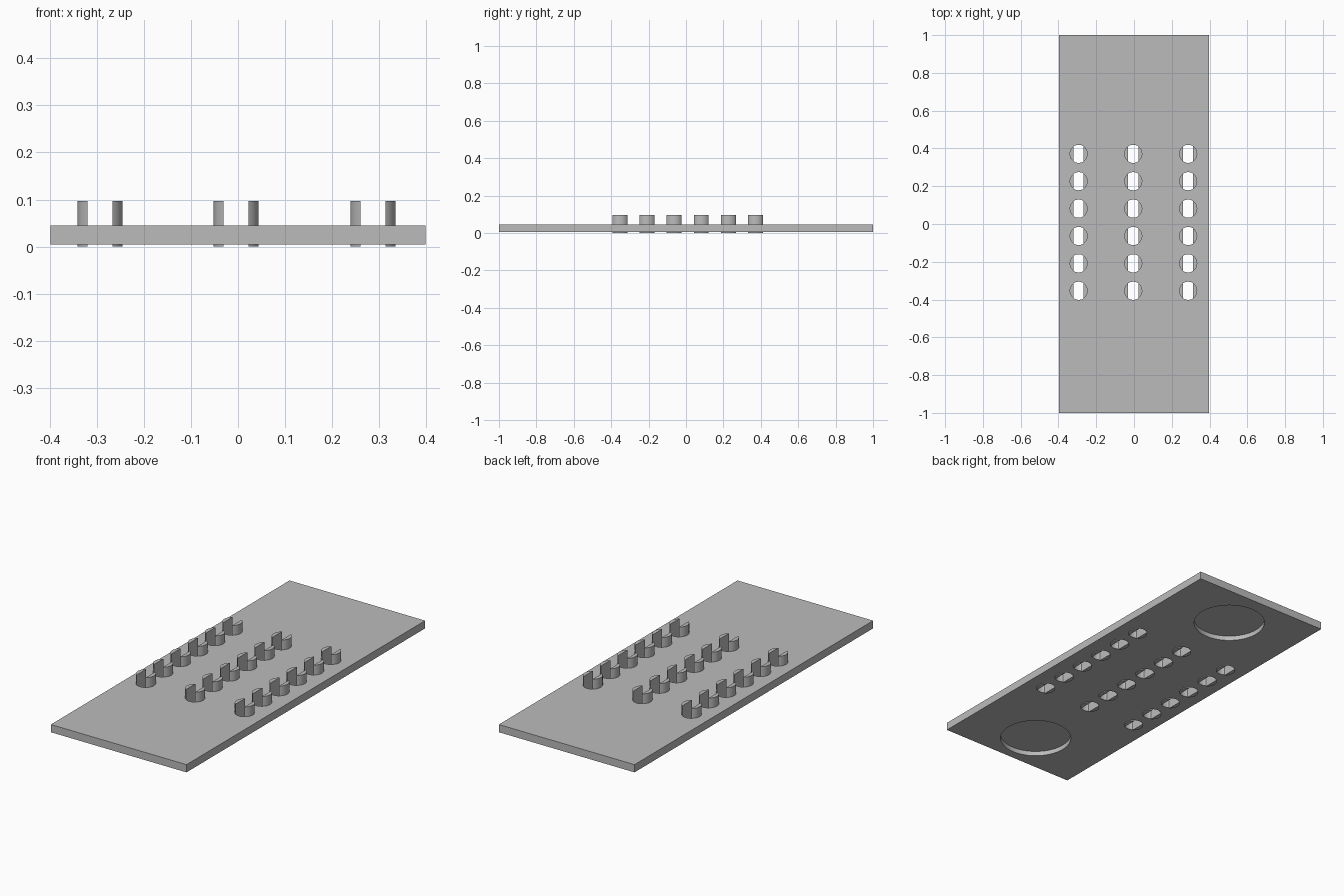
import bpy, bmesh, math

cube = bpy.data.objects.get("Cube")
if cube:
    bpy.data.objects.remove(cube, do_unlink=True)

WIDTH, LENGTH = 0.796, 2.0
PLATE_LOW, PLATE_TOP, PEG_TOP = 0.004, 0.045, 0.097
PEG_RADIUS, SLOT_HALF = 0.048, 0.0266
COLUMNS = [-0.293, -0.004, 0.287]
ROWS = [0.009 + 0.145 * (i - 2.5) for i in range(6)]

grey = bpy.data.materials.new("plain_grey")
grey.use_nodes = True
colour = (0.5, 0.5, 0.5, 1)
grey.diffuse_color = colour
grey.node_tree.nodes["Principled BSDF"].inputs["Base Color"].default_value = colour


def prism(bm, outline, low, high):
    """Extrude a closed outline between two heights."""
    base = bm.faces.new([bm.verts.new((x, y, low)) for x, y in outline])
    top = bmesh.ops.extrude_face_region(bm, geom=[base])["geom"]
    bmesh.ops.translate(bm, vec=(0, 0, high - low),
                        verts=[v for v in top if isinstance(v, bmesh.types.BMVert)])


def arc(x, y, radius, start, end, steps):
    angles = [start + (end - start) * i / steps for i in range(steps + 1)]
    return [(x + radius * math.cos(a), y + radius * math.sin(a)) for a in angles]


def circle(x, y, radius, steps):
    return arc(x, y, radius, 0, math.tau, steps)[:-1]


def finish(name, bm):
    bmesh.ops.recalc_face_normals(bm, faces=bm.faces)
    mesh = bpy.data.meshes.new(name)
    bm.to_mesh(mesh)
    bm.free()
    mesh.materials.append(grey)
    obj = bpy.data.objects.new(name, mesh)
    bpy.context.collection.objects.link(obj)
    return obj


def smooth(obj):
    bpy.ops.object.select_all(action="DESELECT")
    obj.select_set(True)
    bpy.context.view_layer.objects.active = obj
    bpy.ops.object.shade_smooth_by_angle(angle=math.radians(30))


# Flat base plate
bm = bmesh.new()
w, l = WIDTH / 2, LENGTH / 2
prism(bm, [(-w, -l), (w, -l), (w, l), (-w, l)], PLATE_LOW, PLATE_TOP)
plate = finish("base_plate", bm)

# Cutter: peg holes right through, two round recesses from below
bm = bmesh.new()
for x in COLUMNS:
    for y in ROWS:
        prism(bm, circle(x, y, PEG_RADIUS, 48), -0.05, 0.1)
for y in (-0.775, 0.75):
    prism(bm, circle(0, y, 0.178, 96), -0.05, PLATE_LOW + 0.025)
cutter = finish("hole_cutter", bm)
cutter.hide_render = True
cutter.hide_set(True)

cut = plate.modifiers.new("holes", "BOOLEAN")
cut.operation, cut.solver, cut.object = "DIFFERENCE", "EXACT", cutter
bpy.context.view_layer.objects.active = plate
plate.select_set(True)
bpy.ops.object.modifier_apply(modifier=cut.name)
bpy.data.objects.remove(cutter, do_unlink=True)
smooth(plate)

# Split pegs: two facing round-backed prongs with an open slot between
half_angle = math.acos(SLOT_HALF / PEG_RADIUS)
for column, x in zip(("right", "middle", "left"), COLUMNS):
    bm = bmesh.new()
    for y in ROWS:
        for turn in (0, math.pi):
            prism(bm, arc(x, y, PEG_RADIUS, turn - half_angle, turn + half_angle, 16),
                  0, PEG_TOP)
    smooth(finish(column + "_peg_prongs", bm))
